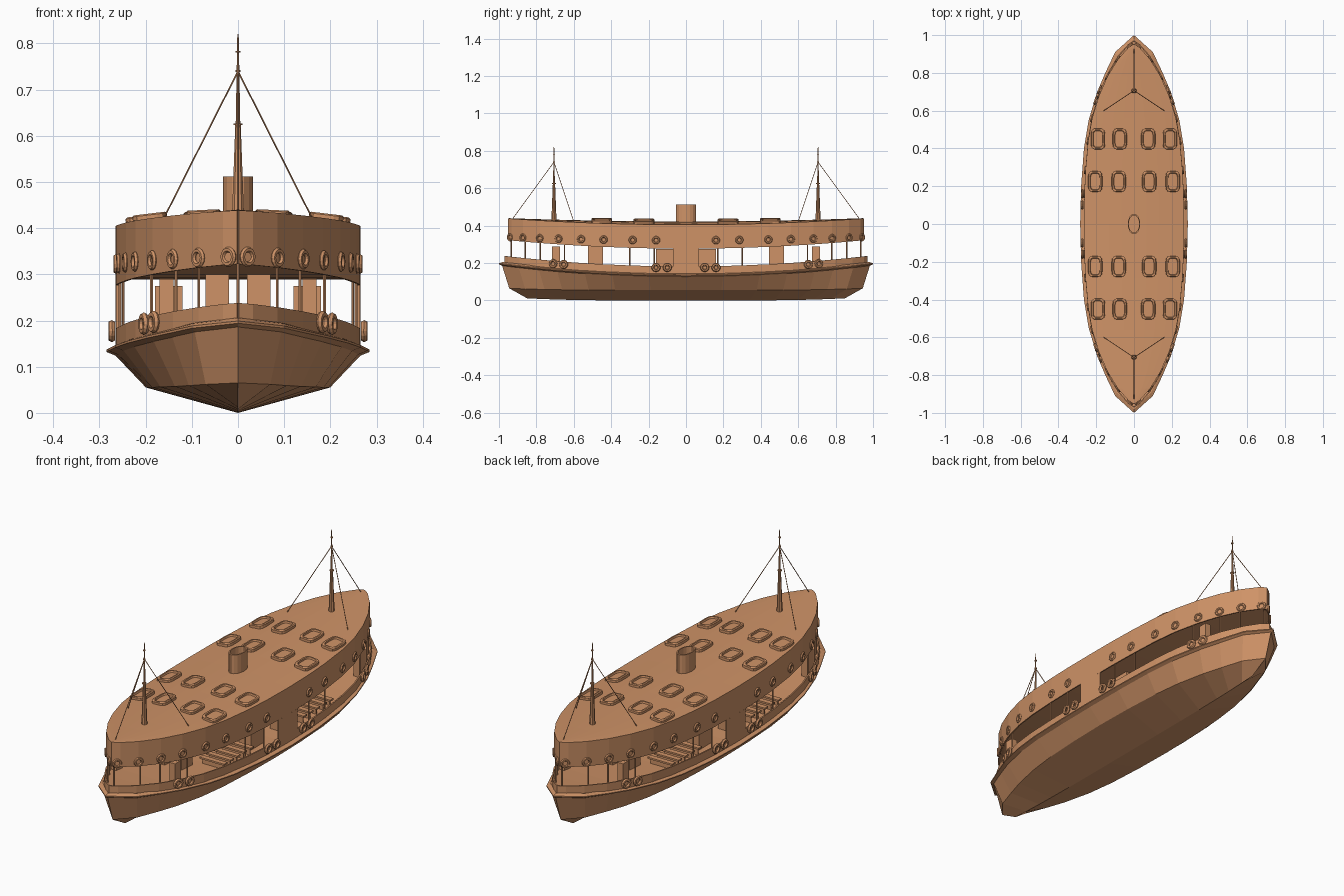
import bpy, bmesh, math
from mathutils import Vector

cube = bpy.data.objects.get("Cube")
if cube:
    bpy.data.objects.remove(cube, do_unlink=True)

paint = bpy.data.materials.new("copper_tan")
paint.use_nodes = True
color = (0.62, 0.29, 0.135, 1)
paint.diffuse_color = color
paint.node_tree.nodes["Principled BSDF"].inputs["Base Color"].default_value = color

# Plan outlines as (distance along ship, half width)
RIM = [(0, .285), (.2, .28), (.4, .265), (.55, .24), (.7, .195), (.8, .152), (.91, .1), (1, 0)]
WALL = [(0, .262), (.16, .26), (.285, .254), (.44, .24), (.56, .219), (.68, .182),
        (.78, .138), (.87, .083), (.93, .03), (.95, 0)]


def width(table, y):
    y = abs(y)
    for (a, wa), (b, wb) in zip(table, table[1:]):
        if y <= b:
            return wa + (wb - wa) * (y - a) / (b - a)
    return 0


def stations(table):
    ys = [y for y, w in table]
    return [-y for y in ys[:0:-1]] + ys


def sheer(y):
    return .134 + .062 * y * y


def bulwark_top(y):
    return .182 + .062 * y * y


def band_bottom(y):
    return .277 + .05 * y * y


def roof_edge(y):
    return .405 + .037 * y * y


def roof_z(x, y):
    w = max(width(WALL, y), .001)
    return roof_edge(y) + .018 * (1 - y * y) * (1 - (x / w) ** 2)


def skin(name, rows, closed=False, thick=0):
    """Surface through rows of points, welded, optionally thickened."""
    bm = bmesh.new()
    grid = [[bm.verts.new(p) for p in row] for row in rows]
    for r, s in zip(grid, grid[1:]):
        n = len(r)
        for i in range(n if closed else n - 1):
            j = (i + 1) % n
            bm.faces.new((r[i], r[j], s[j], s[i]))
    bmesh.ops.remove_doubles(bm, verts=bm.verts, dist=.0001)
    bmesh.ops.recalc_face_normals(bm, faces=bm.faces)
    me = bpy.data.meshes.new(name)
    bm.to_mesh(me)
    bm.free()
    me.materials.append(paint)
    ob = bpy.data.objects.new(name, me)
    bpy.context.collection.objects.link(ob)
    if thick:
        mod = ob.modifiers.new("thickness", "SOLIDIFY")
        mod.thickness = thick
        mod.offset = 0
    return ob


def finish(name):
    ob = bpy.context.object
    ob.name = name
    ob.data.materials.append(paint)
    return ob


def box(name, center, size):
    bpy.ops.mesh.primitive_cube_add(size=1, location=center)
    finish(name).scale = size


def rod(name, a, b, r1, r2=None, sides=6):
    a, b = Vector(a), Vector(b)
    bpy.ops.mesh.primitive_cone_add(vertices=sides, radius1=r1, radius2=r1 if r2 is None else r2,
                                    depth=(b - a).length, location=(a + b) / 2)
    finish(name).rotation_euler = (b - a).to_track_quat("Z", "Y").to_euler()


def ring(name, side, y, z, table, out, major, minor):
    slope = (width(table, y + .02) - width(table, y - .02)) / .04
    normal = Vector((side, -slope, 0)).normalized()
    spot = Vector((side * width(table, y), y, z)) + normal * out
    bpy.ops.mesh.primitive_torus_add(location=spot, major_radius=major, minor_radius=minor,
                                     major_segments=14, minor_segments=6)
    finish(name).rotation_euler = normal.to_track_quat("Z", "Y").to_euler()


# Hull with one hard chine and a raked stem at both ends
rows = []
for s in stations(RIM):
    w = width(RIM, s)
    half = [(.95 * w, .985 * s, sheer(s) - .004),
            (.7 * w, .945 * s, .055 + .01 * s ** 4),
            (0, .85 * s, .012 * s ** 4)]
    rows.append(half + [(-x, y, z) for x, y, z in half[1::-1]])
skin("hull", rows)

# Main deck and the rubbing strake around it
rows = [[(k * .95 * width(RIM, y), .985 * y, sheer(y) + .008) for k in (-1, 0, 1)]
        for y in stations(RIM)]
skin("main_deck", rows)
for side, label in ((1, "left"), (-1, "right")):
    rows = []
    for y in stations(RIM):
        w = width(RIM, y)
        rows.append([(side * w * .93, y * .985, sheer(y) - .01), (side * w, y, sheer(y) - .002),
                     (side * w, y, sheer(y) + .003), (side * w * .92, y * .98, sheer(y) + .01)])
    skin(label + "_strake", rows, closed=True)


# Walls following the plan outline
def wall(name, side, ys, low, high, stretch=1, thick=.006):
    rows = [[(side * width(WALL, y), y * stretch, f(y)) for f in (low, high)] for y in ys]
    skin(name, rows, thick=thick)


for side, label in ((1, "left"), (-1, "right")):
    wall(label + "_bulwark", side, stations(WALL), sheer, bulwark_top, 1.02)
    wall(label + "_upper_band", side, stations(WALL), band_bottom, roof_edge)
    wall(label + "_gangway_wall", side, (-.07, 0, .07), sheer, band_bottom)
    # Posts in the open gallery
    for y in (-.86, -.78, -.65, -.3, -.17, .17, .3, .65, .78, .86):
        x = side * (width(WALL, y) - .004)
        rod(label + "_post", (x, y, sheer(y)), (x, y, band_bottom(y) + .01), .0035)
    # Life rings along the band, fenders along the bulwark
    for end in (-1, 1):
        for y in (.16, .285, .44, .56, .68, .78, .87, .938):
            ring(label + "_life_ring", side, end * y, .322 + .018 * y * y, WALL, .004, .016, .006)
        for y, z in ((.1, .177), (.16, .177), (.65, .193), (.705, .197)):
            ring(label + "_fender", side, end * y, z, WALL, .013, .017, .0075)

# Gallery ceiling and cambered roof
across = [k / 4 for k in range(-4, 5)]
skin("ceiling", [[(k * width(WALL, y), y, band_bottom(y) + .012) for k in (-1, 1)]
                 for y in stations(WALL)])
skin("roof", [[(k * width(WALL, y), y, roof_z(k * width(WALL, y), y)) for k in across]
              for y in stations(WALL)])

# Gallery fittings: stair casings, lockers, seats
for end in (-1, 1):
    rod("end_post", (0, end * .935, .19), (0, end * .935, .325), .004)
    for side in (-1, 1):
        box("stair_casing", (side * .045, end * .485, .225), (.05, .08, .15))
        box("locker", (side * .155, end * .695, .225), (.03, .045, .13))
        box("cabin", (side * .15, end * .115, .21), (.06, .09, .13))
        for k in range(5):
            y = end * (.2 + k * .05)
            box("bench_seat", (side * .15, y, .18), (.13, .025, .008))
            box("bench_leg", (side * .15, y, .16), (.11, .006, .04))

# Roof hatches: rounded frames with a recessed pane
PROFILE = [(0, -.004), (0, .011), (.004, .014), (.011, .014), (.013, .006), (.03, .006)]


def rounded(inset, z, n=16):
    pts = []
    for i in range(n):
        a = 2 * math.pi * (i + .5) / n
        c, s = math.cos(a), math.sin(a)
        pts.append(((.038 - inset) * math.copysign(abs(c) ** .5, c),
                    (.056 - inset) * math.copysign(abs(s) ** .5, s), z))
    return pts


for y, xs in ((.45, (.075, .19)), (.225, (.08, .205))):
    for end in (-1, 1):
        for x in xs:
            for side in (-1, 1):
                rows = [rounded(i, z) for i, z in PROFILE] + [[(0, 0, .006)] * 16]
                ob = skin("roof_hatch", rows, closed=True)
                ob.location = (side * x, end * y, roof_z(x, y))
                tilt = math.atan(.036 * x / width(WALL, y) ** 2)
                ob.rotation_euler = (0, side * tilt, 0)

# Oval funnel with an open top
funnel = []
for f, z in ((1, .41), (1, .512), (.85, .512), (.85, .43), (0, .43)):
    funnel.append([(.033 * f * math.cos(i * math.pi / 8), .054 * f * math.sin(i * math.pi / 8), z)
                   for i in range(16)])
skin("funnel", funnel, closed=True)

# Masts with collars and stays
for end in (-1, 1):
    y = end * .706
    rod("mast", (0, y, .42), (0, y, .63), .014, .006, 10)
    rod("topmast", (0, y, .625), (0, y, .82), .005, .0015, 8)
    for z, r in ((.625, .01), (.74, .006), (.782, .006)):
        rod("mast_collar", (0, y, z - .002), (0, y, z + .002), r, sides=10)
    for foot in ((.16, end * .6), (-.16, end * .6), (0, end * .925)):
        rod("stay", (0, y, .74), (*foot, roof_z(*foot)), .0018, sides=5)
